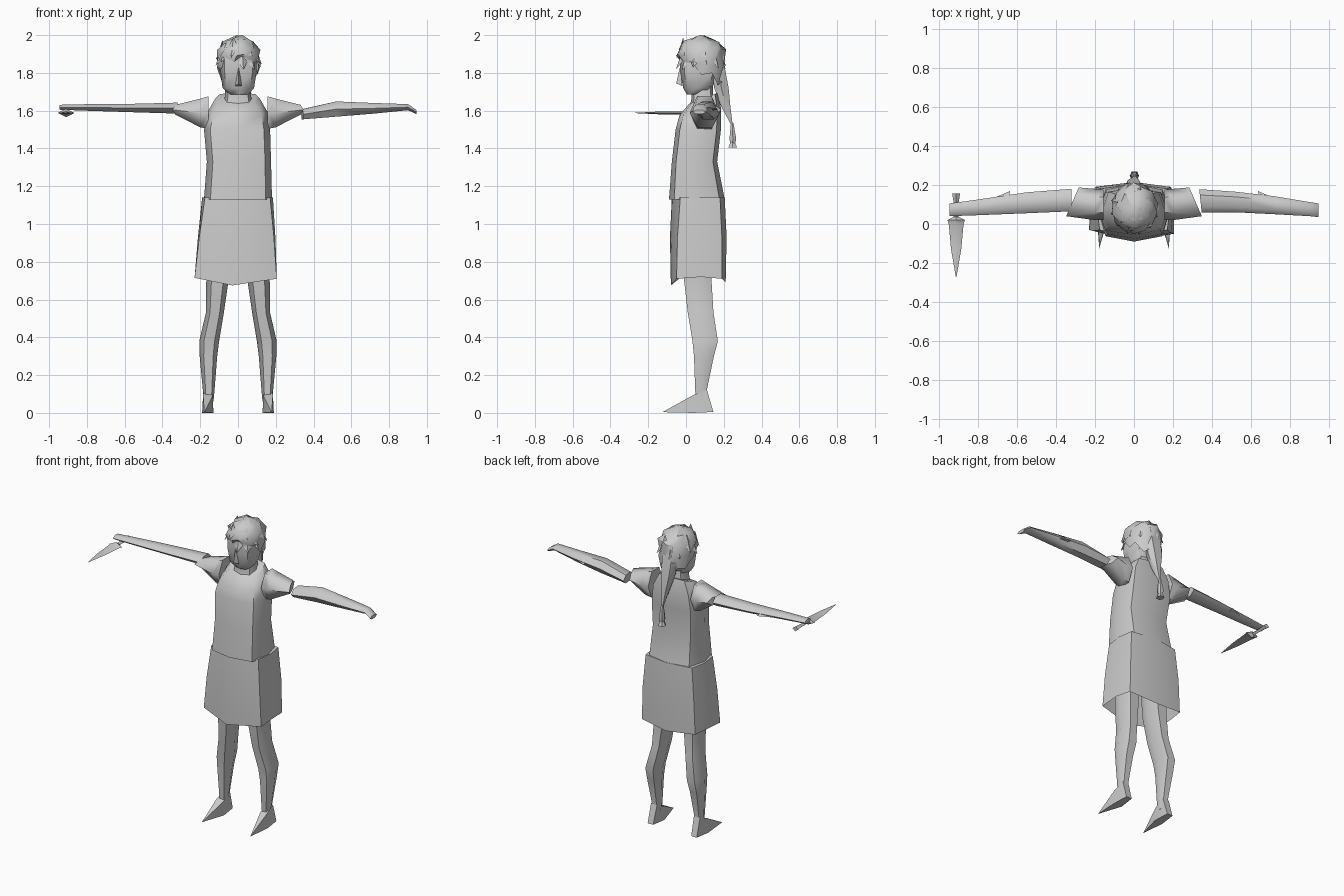
import bpy, math, random
from mathutils import Vector

random.seed(4)
cube = bpy.data.objects.get("Cube")
if cube:
    bpy.data.objects.remove(cube)

grey = bpy.data.materials.new("plain grey")
grey.use_nodes = True
COLOUR = (0.6, 0.6, 0.6, 1)
grey.diffuse_color = COLOUR
grey.node_tree.nodes["Principled BSDF"].inputs["Base Color"].default_value = COLOUR


def make(name, verts, faces, angle=50):
    mesh = bpy.data.meshes.new(name)
    mesh.from_pydata([tuple(v) for v in verts], [], faces)
    mesh.materials.append(grey)
    ob = bpy.data.objects.new(name, mesh)
    bpy.context.collection.objects.link(ob)
    bpy.ops.object.select_all(action='DESELECT')
    ob.select_set(True)
    bpy.context.view_layer.objects.active = ob
    bpy.ops.object.mode_set(mode='EDIT')
    bpy.ops.mesh.select_all(action='SELECT')
    bpy.ops.mesh.normals_make_consistent(inside=False)
    bpy.ops.object.mode_set(mode='OBJECT')
    bpy.ops.object.shade_smooth_by_angle(angle=math.radians(angle))
    return ob


def loft(name, rings, start=True, end=True, angle=50):
    """Skin a list of equal-length point rings."""
    n = len(rings[0])
    verts = [p for r in rings for p in r]
    faces = [(i * n + j, i * n + (j + 1) % n, (i + 1) * n + (j + 1) % n, (i + 1) * n + j)
             for i in range(len(rings) - 1) for j in range(n)]
    if start:
        faces.append(tuple(range(n)))
    if end:
        faces.append(tuple((len(rings) - 1) * n + j for j in range(n)))
    return make(name, verts, faces, angle)


def power(v, p):
    return math.copysign(abs(v) ** p, v)


def flat_ring(z, x0, x1, y0, y1, n=8, p=0.75, slope=0.0):
    """Level ring filling an x and y range; slope raises its back."""
    out = []
    for i in range(n):
        a = math.tau * i / n
        cx, cy = power(math.cos(a), p), power(math.sin(a), p)
        out.append(((x0 + x1) / 2 + cx * (x1 - x0) / 2,
                    (y0 + y1) / 2 + cy * (y1 - y0) / 2, z + slope * cy))
    return out


def side_ring(x, y0, y1, z0, z1, n=6, skew=0.0):
    """Upright ring across an arm; skew shifts x from front to back."""
    out = []
    for i in range(n):
        a = math.tau * i / n
        c, s = math.cos(a), math.sin(a)
        out.append((x + skew * c, (y0 + y1) / 2 + c * (y1 - y0) / 2,
                    (z0 + z1) / 2 + s * (z1 - z0) / 2))
    return out


# Torso, with a shoulder line higher at the back
loft("tunic_body", [
    flat_ring(1.13, -0.18, 0.18, -0.09, 0.205, p=0.6),
    flat_ring(1.33, -0.165, 0.175, -0.075, 0.165, p=0.6),
    flat_ring(1.50, -0.18, 0.17, -0.055, 0.185, p=0.6),
    flat_ring(1.595, -0.16, 0.155, -0.035, 0.185, p=0.6, slope=0.02),
    flat_ring(1.665, -0.12, 0.115, 0.015, 0.17, p=0.7, slope=0.03)])

# Skirt, open below, hem dipping at the front and back
top = [(-0.01, -0.075), (0.17, -0.03), (0.185, 0.08), (0.17, 0.18), (0, 0.205),
       (-0.17, 0.18), (-0.19, 0.08), (-0.175, -0.03)]
hem = [(-0.03, -0.08, 0.675), (0.205, -0.05, 0.71), (0.205, 0.08, 0.72), (0.19, 0.19, 0.71),
       (0, 0.21, 0.69), (-0.2, 0.19, 0.71), (-0.225, 0.08, 0.72), (-0.23, -0.03, 0.715)]
mid = [(-0.02, -0.085), (0.19, -0.045), (0.198, 0.08), (0.185, 0.19), (0, 0.215),
       (-0.19, 0.19), (-0.212, 0.08), (-0.205, -0.035)]
loft("skirt", [[(x, y, 1.14) for x, y in top], [(x, y, 0.93) for x, y in mid], hem],
     end=False, angle=60)

# Legs and feet
for side, label in ((1, "left"), (-1, "right")):
    def leg(z, xi, xo, y0, y1):
        a, b = sorted((side * xi, side * xo))
        return flat_ring(z, a, b, y0, y1, n=6, p=0.9)
    loft(label + "_leg", [
        leg(0.95, 0.03, 0.17, -0.03, 0.15), leg(0.70, 0.05, 0.168, -0.02, 0.145),
        leg(0.53, 0.075, 0.17, 0.0, 0.155), leg(0.38, 0.10, 0.205, 0.025, 0.178),
        leg(0.30, 0.11, 0.203, 0.035, 0.155), leg(0.11, 0.125, 0.185, 0.045, 0.112),
        leg(0.06, 0.13, 0.18, 0.05, 0.12)])
    s = side
    make(label + "_foot",
         [(s * 0.178, -0.125, 0.004), (s * 0.13, 0.04, 0), (s * 0.14, 0.145, 0.005),
          (s * 0.18, 0.145, 0.005), (s * 0.19, 0.04, 0), (s * 0.135, 0.04, 0.09),
          (s * 0.185, 0.04, 0.095), (s * 0.18, 0.11, 0.125), (s * 0.135, 0.11, 0.125)],
         [(0, 1, 2, 3, 4), (0, 5, 1), (0, 6, 5), (0, 4, 6), (1, 5, 8, 2),
          (2, 8, 7, 3), (3, 7, 6, 4), (5, 6, 7, 8)], 35)
    # Short sleeve, flattened to a slanted edge near the elbow
    loft(label + "_sleeve", [
        side_ring(s * 0.155, 0.02, 0.175, 1.49, 1.69),
        side_ring(s * 0.20, 0.02, 0.18, 1.50, 1.675),
        side_ring(s * 0.315, 0.04, 0.187, 1.575, 1.635, skew=-s * 0.032)], angle=60)
    # Small fin at the back of the forearm
    make(label + "_arm_fin",
         [(s * 0.635, 0.168, 1.605), (s * 0.73, 0.128, 1.605), (s * 0.64, 0.11, 1.62),
          (s * 0.64, 0.11, 1.595)], [(0, 1, 2), (0, 1, 3), (0, 2, 3), (1, 2, 3)])

# Forearms, ending in simple hands
loft("left_forearm", [
    side_ring(0.34, 0.06, 0.178, 1.55, 1.612, skew=-0.006),
    side_ring(0.52, 0.06, 0.165, 1.562, 1.655),
    side_ring(0.72, 0.05, 0.142, 1.58, 1.645),
    side_ring(0.90, 0.04, 0.112, 1.60, 1.637),
    side_ring(0.945, 0.035, 0.105, 1.58, 1.605)])
loft("right_forearm", [
    side_ring(-0.32, 0.065, 0.18, 1.58, 1.647),
    side_ring(-0.55, 0.055, 0.162, 1.588, 1.64),
    side_ring(-0.80, 0.045, 0.125, 1.597, 1.637),
    side_ring(-0.945, 0.04, 0.105, 1.603, 1.633)])

# Dagger held in the right hand


def dagger_ring(y, w, h):
    return [(-0.91 + w, y, 1.588), (-0.91, y, 1.588 + h),
            (-0.91 - w, y, 1.588), (-0.91, y, 1.588 - h)]


loft("dagger_blade", [dagger_ring(-0.27, 0.002, 0.001), dagger_ring(-0.13, 0.026, 0.008),
                      dagger_ring(0.0, 0.038, 0.008), dagger_ring(0.02, 0.045, 0.022),
                      dagger_ring(0.035, 0.015, 0.012)], angle=30)
loft("dagger_handle", [dagger_ring(0.03, 0.013, 0.012), dagger_ring(0.11, 0.013, 0.012),
                       dagger_ring(0.155, 0.02, 0.016)], angle=30)

# Neck and head
loft("neck", [flat_ring(1.62, -0.08, 0.08, 0.02, 0.16), flat_ring(1.67, -0.07, 0.07, 0.03, 0.145),
              flat_ring(1.76, -0.065, 0.065, 0.03, 0.14)])
loft("head", [
    flat_ring(1.685, -0.045, 0.055, 0.005, 0.10), flat_ring(1.72, -0.082, 0.085, -0.015, 0.14),
    flat_ring(1.80, -0.092, 0.098, -0.03, 0.165), flat_ring(1.88, -0.095, 0.10, -0.035, 0.18),
    flat_ring(1.95, -0.07, 0.08, -0.025, 0.16), flat_ring(1.98, -0.03, 0.05, 0.02, 0.11)])
make("nose", [(-0.015, -0.02, 1.73), (0.02, -0.02, 1.73), (0.003, -0.052, 1.745),
              (0.003, -0.03, 1.84)], [(0, 1, 2), (0, 2, 3), (1, 3, 2), (0, 3, 1)])

# Hair cap with ragged rim, low at the back
N = 14
cap = []
for level, (z, r, slope) in enumerate([(1.81, 0.98, -0.07), (1.86, 1.03, -0.03),
                                       (1.92, 1.0, 0), (1.965, 0.72, 0), (1.992, 0.22, 0)]):
    row = []
    for i in range(N):
        a = math.tau * (i + 0.3 * level) / N
        k = r * (1 + (0.07 if (i + level) % 2 else -0.07))
        jag = 0.02 * (1 if i % 2 else -1) if level == 0 else random.uniform(-0.008, 0.008)
        row.append((0.003 + 0.11 * k * math.cos(a), 0.082 + 0.122 * k * math.sin(a),
                    z + slope * math.sin(a) + jag))
    cap.append(row)
loft("hair_cap", cap, start=False, angle=35)

# Loose hair tufts around the crown
for i in range(12):
    a = math.tau * (i + 0.4) / 12
    d = Vector((math.cos(a), math.sin(a), 0))
    t = Vector((-d.y, d.x, 0))
    z = 1.89 + random.uniform(-0.03, 0.05)
    base = Vector((0.003, 0.08, z)) + Vector((d.x * 0.09, d.y * 0.10, 0))
    tip = base + d * 0.036 + Vector((0, 0, -0.05))
    make(f"hair_tuft_{i + 1}", [base + t * 0.032, base - t * 0.032, base + Vector((0, 0, 0.055)), tip],
         [(0, 1, 2), (0, 3, 1), (1, 3, 2), (2, 3, 0)])

# Ponytail and its tassel
loft("ponytail", [
    flat_ring(1.93, -0.05, 0.05, 0.12, 0.185, n=6), flat_ring(1.84, -0.06, 0.055, 0.13, 0.207, n=6),
    flat_ring(1.72, -0.05, 0.045, 0.145, 0.23, n=6), flat_ring(1.62, -0.022, 0.025, 0.185, 0.238, n=6),
    flat_ring(1.53, -0.005, 0.01, 0.235, 0.247, n=6)])
loft("hair_tassel", [
    flat_ring(1.535, -0.006, 0.012, 0.237, 0.252, n=6), flat_ring(1.45, -0.018, 0.022, 0.228, 0.268, n=6),
    flat_ring(1.43, -0.012, 0.016, 0.232, 0.262, n=6),
    flat_ring(1.405, -0.022, 0.026, 0.222, 0.272, n=6)], angle=30)
